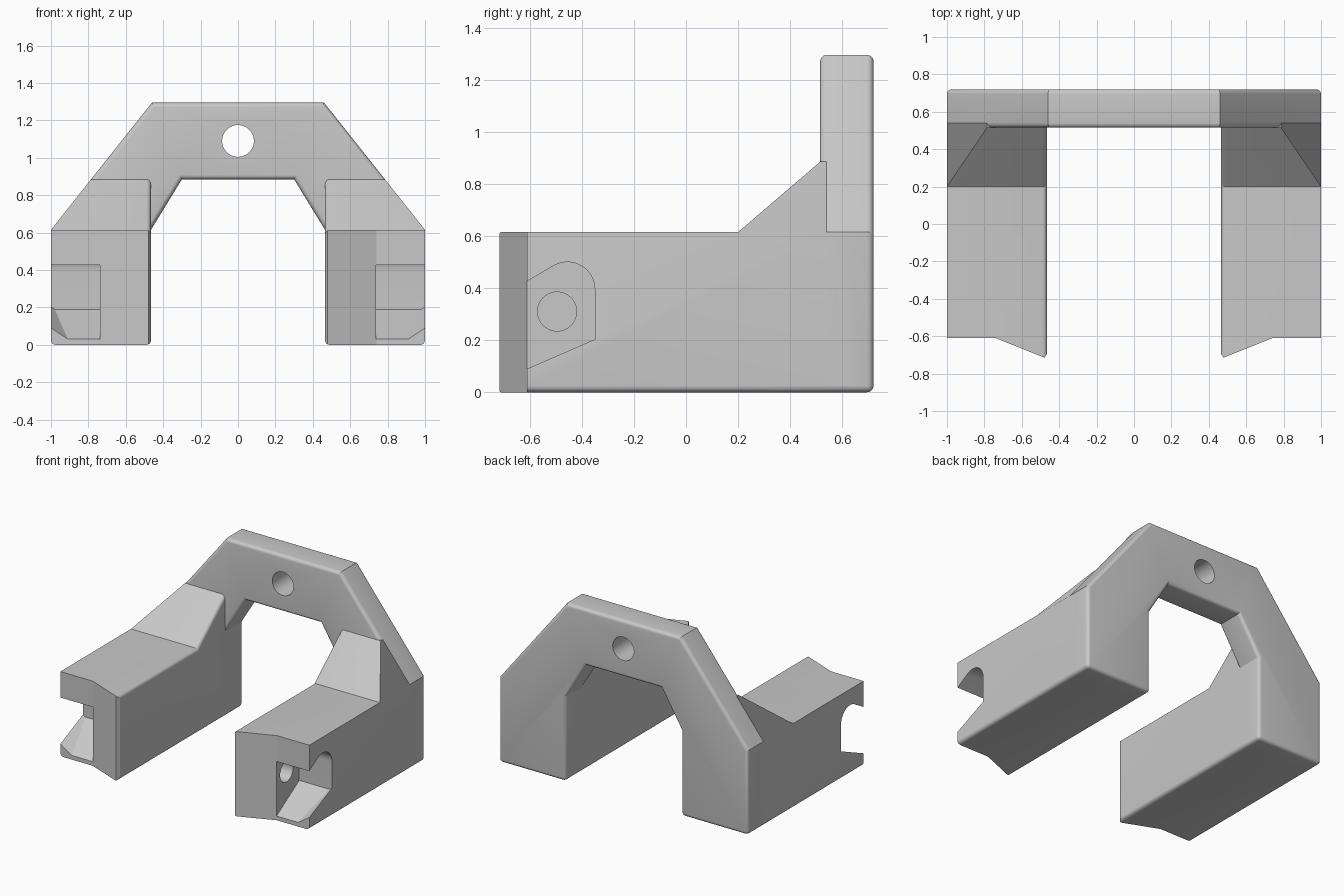
import bpy, bmesh, math
from mathutils import Vector

if "Cube" in bpy.data.objects:
    bpy.data.objects.remove(bpy.data.objects["Cube"])

ROUND = 0.025
grey = bpy.data.materials.new("plain_grey")
grey.diffuse_color = (0.58, 0.58, 0.58, 1)
grey.use_nodes = True
grey.node_tree.nodes["Principled BSDF"].inputs["Base Color"].default_value = grey.diffuse_color


def prism(name, points, axis, lo, hi, bevel_rule=None, cut=None):
    """Extrude a 2D outline along an axis, optionally slice it and round chosen edges."""
    def place(p, d):
        v = list(p)
        v.insert(axis, d)
        return v
    bm = bmesh.new()
    a = [bm.verts.new(place(p, lo)) for p in points]
    b = [bm.verts.new(place(p, hi)) for p in points]
    bm.faces.new(a)
    bm.faces.new(b[::-1])
    n = len(points)
    for i in range(n):
        j = (i + 1) % n
        bm.faces.new((a[i], b[i], b[j], a[j]))
    if cut:
        # remove everything on the side the normal points to, then cap
        co, no = cut
        bmesh.ops.bisect_plane(bm, geom=bm.verts[:] + bm.edges[:] + bm.faces[:], dist=1e-4,
                               plane_co=co, plane_no=no, clear_outer=True)
        bmesh.ops.holes_fill(bm, edges=[e for e in bm.edges if e.is_boundary], sides=0)
    bmesh.ops.recalc_face_normals(bm, faces=bm.faces[:])
    if bevel_rule:
        edges = [e for e in bm.edges if bevel_rule(e.verts[0].co, e.verts[1].co)]
        bmesh.ops.bevel(bm, geom=edges, offset=ROUND, offset_type='OFFSET', segments=5,
                        profile=0.5, affect='EDGES', clamp_overlap=True)
        bmesh.ops.recalc_face_normals(bm, faces=bm.faces[:])
    me = bpy.data.meshes.new(name)
    bm.to_mesh(me)
    bm.free()
    me.materials.append(grey)
    ob = bpy.data.objects.new(name, me)
    bpy.context.collection.objects.link(ob)
    return ob


def combine(target, other, op):
    """Apply a boolean and remove the second object."""
    mod = target.modifiers.new("join", 'BOOLEAN')
    mod.operation, mod.object, mod.solver = op, other, 'EXACT'
    bpy.context.view_layer.update()
    dg = bpy.context.evaluated_depsgraph_get()
    new = bpy.data.meshes.new_from_object(target.evaluated_get(dg))
    target.modifiers.clear()
    target.data = new
    bpy.data.objects.remove(other)


def circle(cx, cy, r, start=0, end=360, n=40):
    return [(cx + r * math.cos(math.radians(start + (end - start) * i / n)),
             cy + r * math.sin(math.radians(start + (end - start) * i / n)))
            for i in range(n if end - start == 360 else n + 1)]


def mirrored_copy(ob, name):
    bm = bmesh.new()
    bm.from_mesh(ob.data)
    for v in bm.verts:
        v.co.x = -v.co.x
    bmesh.ops.reverse_faces(bm, faces=bm.faces[:])
    me = bpy.data.meshes.new(name)
    bm.to_mesh(me)
    bm.free()
    me.materials.clear()
    me.materials.append(grey)
    copy = bpy.data.objects.new(name, me)
    bpy.context.collection.objects.link(copy)
    return copy


def near(u, v):
    return abs(u - v) < 1e-3


# Arched back plate with rounded front, back and foot edges
half = [(0.465, 0), (1, 0), (1, 0.615), (0.46, 1.295)]
inner = [(0.30, 0.885), (0.465, 0.615)]
arch = (half + [(-x, z) for x, z in half[::-1]]
        + [(-x, z) for x, z in inner[::-1]] + inner)


def plate_edges(p, q):
    return near(p.y, q.y) or (near(p.z, 0) and near(q.z, 0))


frame = prism("bracket", arch, 1, 0.515, 0.72, plate_edges)

# Bolt hole through the top of the arch
combine(frame, prism("bolt_cutter", circle(0, 1.09, 0.085), 1, 0.3, 0.9), 'DIFFERENCE')

# Arm with sloped gusset, trimmed to the slope of the arch
side = [(-0.8, 0), (0.6, 0), (0.6, 0.885), (0.515, 0.885), (0.20, 0.615), (-0.8, 0.615)]


def arm_edges(p, q):
    if near(p.y, q.y):
        return False
    inside = near(p.x, 0.465) and near(q.x, 0.465)
    return inside or (near(p.z, 0) and near(q.z, 0))


arm = prism("arm", side, 0, 0.465, 1, arm_edges,
            cut=(Vector((1, 0, 0.615)), Vector((0.68, 0, 0.54)).normalized()))

# Angled front end of the arm
tip = [(1.2, -0.61), (0.74, -0.61), (0.478, -0.715), (0.464, -0.69), (0.4, -0.69),
       (0.4, -1), (1.2, -1)]
combine(arm, prism("tip_cutter", tip, 2, -0.2, 0.9), 'DIFFERENCE')

# Side pocket: arched top, sloping floor and a slanted outer lip
pocket = ([(-0.8, -0.087), (-0.35, 0.19)]
          + circle(-0.455, 0.395, 0.105, 0, 120, 14) + [(-0.8, 0.316)])
p1, p2, p3 = Vector((0.91, -0.61, 0.03)), Vector((1, -0.61, 0.09)), Vector((0.98, -0.35, 0.19))
lip = (p2 - p1).cross(p3 - p1).normalized()
if lip.z > 0:
    lip = -lip
combine(arm, prism("pocket_cutter", pocket, 0, 0.737, 1.1, cut=(p1, lip)), 'DIFFERENCE')

# Blind round socket in the pocket wall
combine(arm, prism("socket_cutter", circle(-0.495, 0.31, 0.075), 0, 0.64, 0.85), 'DIFFERENCE')

# Join both arms to the arch
other_arm = mirrored_copy(arm, "other_arm")
combine(frame, arm, 'UNION')
combine(frame, other_arm, 'UNION')
frame.data.materials.clear()
frame.data.materials.append(grey)

bpy.ops.object.select_all(action='DESELECT')
frame.select_set(True)
bpy.context.view_layer.objects.active = frame
bpy.ops.object.shade_smooth_by_angle(angle=math.radians(20))
